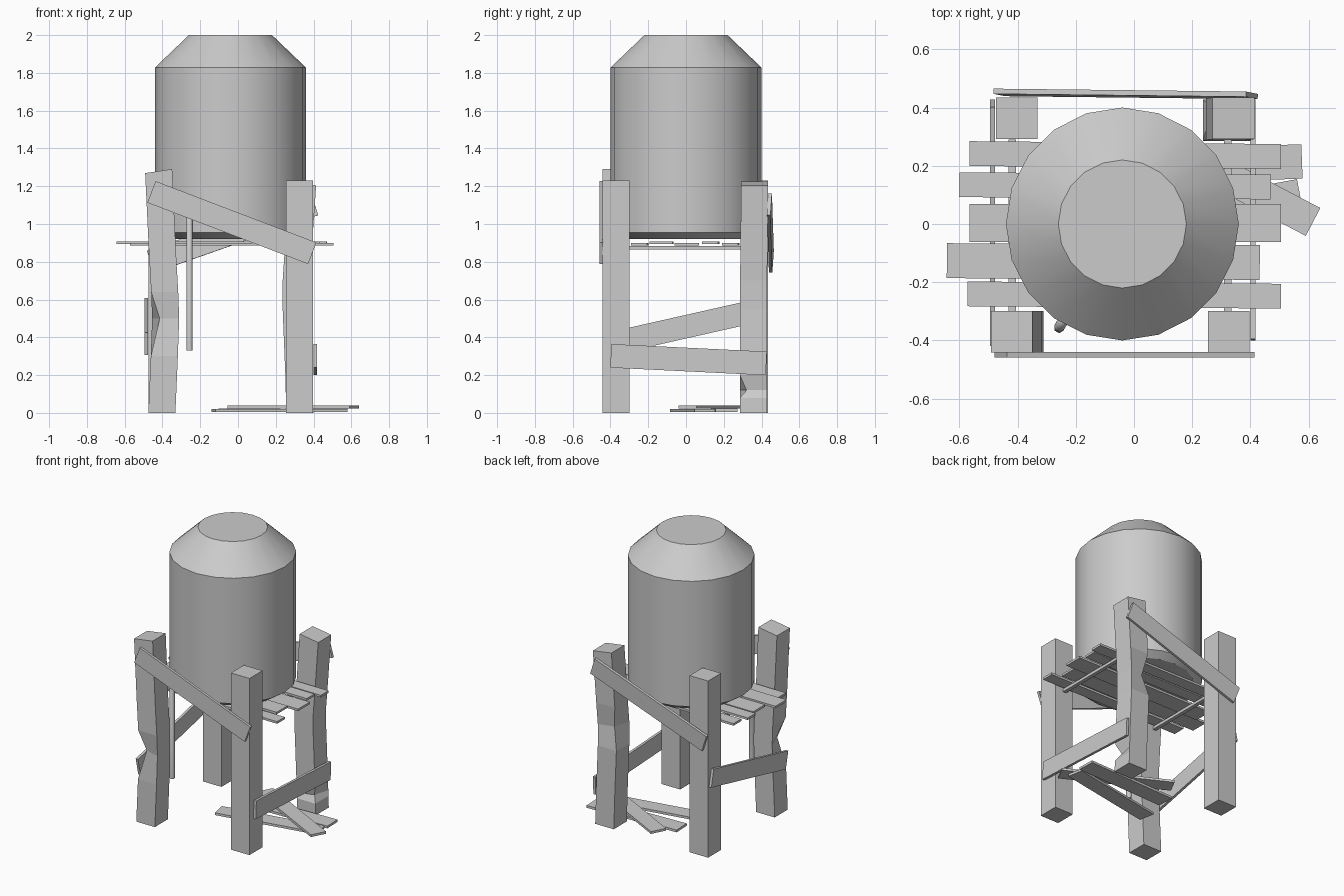
import bpy, bmesh, math
from mathutils import Vector, Matrix

cube = bpy.data.objects.get("Cube")
if cube:
    bpy.data.objects.remove(cube, do_unlink=True)

grey = bpy.data.materials.new("weathered grey")
grey.use_nodes = True
grey.diffuse_color = (0.6, 0.6, 0.6, 1)
grey.node_tree.nodes["Principled BSDF"].inputs["Base Color"].default_value = (0.6, 0.6, 0.6, 1)


def finish(name, bm, smooth=False):
    bmesh.ops.recalc_face_normals(bm, faces=bm.faces)
    mesh = bpy.data.meshes.new(name)
    bm.to_mesh(mesh)
    bm.free()
    mesh.materials.append(grey)
    obj = bpy.data.objects.new(name, mesh)
    bpy.context.collection.objects.link(obj)
    if smooth:
        bpy.ops.object.select_all(action='DESELECT')
        obj.select_set(True)
        bpy.context.view_layer.objects.active = obj
        bpy.ops.object.shade_smooth_by_angle(angle=math.radians(30))
    return obj


def loft(name, rings, smooth=False):
    """Skin a list of point rings and cap both ends."""
    bm = bmesh.new()
    loops = [[bm.verts.new(p) for p in ring] for ring in rings]
    n = len(loops[0])
    for a, b in zip(loops, loops[1:]):
        for i in range(n):
            j = (i + 1) % n
            bm.faces.new((a[i], a[j], b[j], b[i]))
    bm.faces.new(loops[0][::-1])
    bm.faces.new(loops[-1])
    return finish(name, bm, smooth)


def board(name, start, end, width, thick, normal):
    """Flat plank running between two end centres."""
    start, end = Vector(start), Vector(end)
    along = (end - start).normalized()
    across = Vector(normal).cross(along).normalized()
    face = along.cross(across)
    axes = Matrix((along * (end - start).length, across * width, face * thick)).transposed()
    bm = bmesh.new()
    bmesh.ops.create_cube(bm, size=1, matrix=Matrix.Translation((start + end) / 2) @ axes.to_4x4())
    return finish(name, bm)


def leg(name, stations, tilt=0):
    """Square post; each station is z, x, y and an optional chipped corner with its new offset."""
    h = 0.0715
    corners = [(-h, -h), (h, -h), (h, h), (-h, h)]
    rings = []
    for z, x, y, *chip in stations:
        ring = [[x + cx, y + cy, z] for cx, cy in corners]
        if chip:
            index, dx, dy = chip
            ring[index][0] += dx
            ring[index][1] += dy
        rings.append(ring)
    for p, (cx, cy) in zip(rings[-1], corners):
        p[2] += tilt * cx
    return loft(name, rings)


# Tank with chamfered base and conical roof
sides = 20
profile = [(0.35, 0.92), (0.4, 0.955), (0.4, 1.828), (0.22, 2.0)]
loft("tank", [[(-0.04 + r * math.cos(math.tau * i / sides), r * math.sin(math.tau * i / sides), z)
               for i in range(sides)] for r, z in profile], smooth=True)

# Legs: two straight, two bent and splintered
leg("front_left_leg", [(0, 0.326, -0.37), (1.23, 0.326, -0.37)])
leg("back_right_leg", [(0, -0.403, 0.363), (1.23, -0.403, 0.363)])
leg("front_right_leg", [(0, -0.403, -0.37), (0.3, -0.39, -0.37), (0.5, -0.383, -0.37, 0, 0.04, 0.03),
                        (0.64, -0.388, -0.37), (0.85, -0.40, -0.37), (1.28, -0.42, -0.37)], tilt=0.15)
leg("back_left_leg", [(0, 0.328, 0.357), (0.08, 0.325, 0.357), (0.12, 0.324, 0.357, 1, -0.03, 0.035),
                      (0.2, 0.322, 0.357), (0.55, 0.308, 0.357), (0.7, 0.308, 0.357, 3, 0.035, -0.03),
                      (0.85, 0.318, 0.36), (1.215, 0.342, 0.363)], tilt=-0.15)

# Braces nailed across each side
board("front_brace", (-0.458, -0.449, 1.17), (0.393, -0.449, 0.845), 0.122, 0.018, (0, -1, 0))
board("back_brace", (-0.462, 0.452, 0.80), (0.405, 0.442, 1.105), 0.122, 0.018, (0, 1, -0.07))
board("left_brace", (0.409, -0.398, 0.302), (0.409, 0.425, 0.262), 0.125, 0.018, (1, 0, 0))
board("right_brace", (-0.486, -0.405, 0.365), (-0.486, 0.415, 0.55), 0.122, 0.018, (-1, 0, 0))

# Platform planks: x start, y start, x end, y end, width
planks = [(-0.565, 0.242, 0.505, 0.232, 0.085), (-0.6, 0.135, 0.47, 0.127, 0.085),
          (-0.565, 0.004, 0.505, 0.004, 0.13), (-0.643, -0.126, 0.432, -0.132, 0.12),
          (-0.572, -0.24, 0.505, -0.248, 0.085)]
for i, (x0, y0, x1, y1, w) in enumerate(planks):
    z = 0.893 + 0.008 * (i % 2)
    board(f"platform_plank_{i + 1}", (x0, y0, z), (x1, y1, z), w, 0.015, (0, 0, 1))
for side, x in (("right", -0.418), ("left", 0.322)):
    board(f"{side}_platform_bearer", (x, -0.3, 0.874), (x, 0.29, 0.874), 0.026, 0.02, (0, 0, 1))

# Fallen planks on the ground
board("fallen_plank_1", (-0.13, -0.03, 0.012), (0.57, 0.10, 0.012), 0.11, 0.016, (0, 0, 1))
board("fallen_plank_2", (-0.10, 0.19, 0.014), (0.577, 0.215, 0.014), 0.118, 0.016, (0, 0, 1))
board("fallen_plank_3", (0.615, 0.007, 0.032), (-0.03, 0.345, 0.032), 0.108, 0.016, (0, 0, 1))

# Drain pipe with an elbow out of the tank wall
path = [(-0.22, -0.29, 1.06), (-0.245, -0.335, 1.06), (-0.257, -0.355, 1.03), (-0.257, -0.357, 0.33)]
curve = bpy.data.curves.new("drain_pipe", 'CURVE')
curve.dimensions = '3D'
curve.bevel_depth = 0.018
curve.bevel_resolution = 1
curve.use_fill_caps = True
spline = curve.splines.new('POLY')
spline.points.add(len(path) - 1)
for point, co in zip(spline.points, path):
    point.co = (*co, 1)
curve.materials.append(grey)
bpy.context.collection.objects.link(bpy.data.objects.new("drain_pipe", curve))
